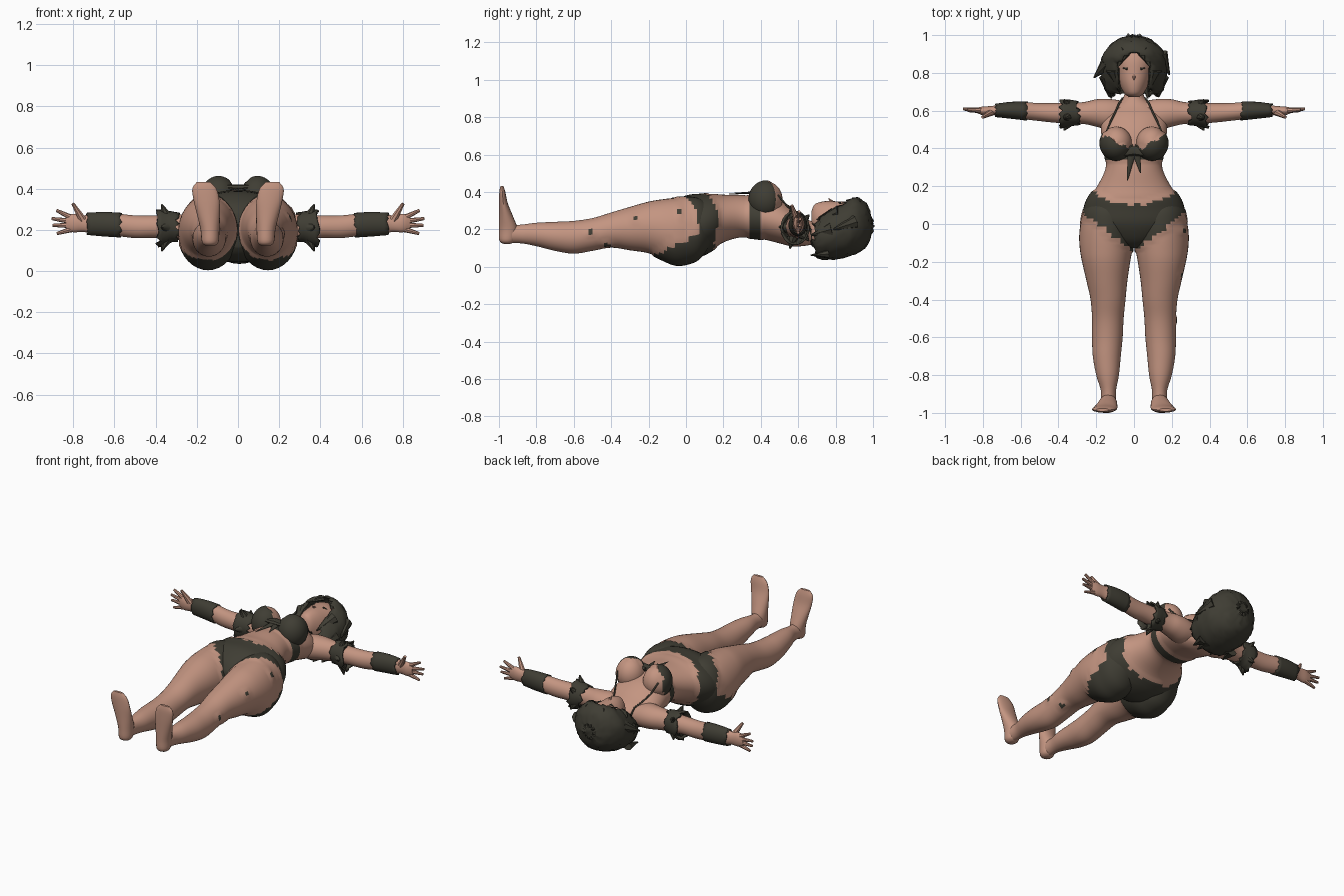
import bpy, bmesh, math, random
from mathutils import Vector

random.seed(4)
if "Cube" in bpy.data.objects:
    bpy.data.objects.remove(bpy.data.objects["Cube"])


def material(name, rgb):
    m = bpy.data.materials.new(name)
    m.use_nodes = True
    m.diffuse_color = (*rgb, 1)
    m.node_tree.nodes["Principled BSDF"].inputs["Base Color"].default_value = (*rgb, 1)
    return m


SKIN = material("warm skin", (.55, .30, .22))
CLOTH = material("dark olive cloth", (.05, .047, .034))
parts = []


def finish(name, bm, mats, rule=None, lift=.006):
    """Colour faces by a position rule, raise the cloth slightly, make the object."""
    bmesh.ops.recalc_face_normals(bm, faces=bm.faces)
    bm.normal_update()
    if rule:
        for f in bm.faces:
            f.material_index = int(rule(*f.calc_center_median()))
        for v in bm.verts:
            if any(f.material_index for f in v.link_faces):
                v.co += v.normal * lift
    me = bpy.data.meshes.new(name)
    bm.to_mesh(me)
    bm.free()
    for m in mats:
        me.materials.append(m)
    ob = bpy.data.objects.new(name, me)
    bpy.context.collection.objects.link(ob)
    parts.append(ob)
    return ob


def refine(rows, steps):
    """Catmull-Rom interpolation between profile rows."""
    out = []
    for i in range(len(rows) - 1):
        four = [rows[max(i - 1, 0)], rows[i], rows[i + 1], rows[min(i + 2, len(rows) - 1)]]
        for k in range(steps):
            t = k / steps
            out.append([b + t / 2 * (c - a + t * (2*a - 5*b + 4*c - d + t * (3*(b - c) + d - a)))
                        for a, b, c, d in zip(*four)])
    return out + [list(rows[-1])]


def loft(rows, axis, side=1, steps=4, n=32, caps=True, ragged=0):
    """Oval rings along an axis; each row is position, then low/high for the other two axes."""
    bm = bmesh.new()
    rings = []
    rows = refine(rows, steps)
    for j, (t, a0, a1, b0, b1) in enumerate(rows):
        ring = []
        for i in range(n):
            ang = math.tau * i / n
            a = (a0 + a1) / 2 + (a1 - a0) / 2 * math.cos(ang)
            b = (b0 + b1) / 2 + (b1 - b0) / 2 * math.sin(ang)
            p = t + (random.uniform(-ragged, ragged) if j in (0, len(rows) - 1) else 0)
            x, y, z = {"x": (p, a, b), "y": (a, p, b), "z": (a, b, p)}[axis]
            ring.append(bm.verts.new((x * side, y, z)))
        rings.append(ring)
    for r, q in zip(rings, rings[1:]):
        for i in range(n):
            bm.faces.new((r[i], r[(i + 1) % n], q[(i + 1) % n], q[i]))
    if caps:
        bm.faces.new(rings[0])
        bm.faces.new(rings[-1])
    return bm


def even(rows):
    """Expand rows with a half width into rows symmetric about the middle."""
    return [(y, -w, w, lo, hi) for y, w, lo, hi in rows]


def spike(name, base, tip, radius, mat, flat=1, blunt=.1):
    """Tapered finger, lock or ribbon from base to tip."""
    base, tip = Vector(base), Vector(tip)
    bm = bmesh.new()
    bmesh.ops.create_cone(bm, cap_ends=True, segments=8, radius1=radius,
                          radius2=radius * blunt, depth=(tip - base).length)
    bmesh.ops.transform(bm, verts=bm.verts, matrix=(tip - base).to_track_quat("Z", "Y").to_matrix().to_4x4())
    for v in bm.verts:
        v.co.z *= flat
        v.co += (base + tip) / 2
    return finish(name, bm, [mat])


# Clothing boundaries
def briefs(x, y, z):
    w = abs(x)
    back = min(max((z - .06) / .12, 0), 1)
    low = (1 - back) * -.17 + back * min(.08, .8 * w - .15)
    high = .17 - back * .07 * (1 - min(1, w / .22) ** 2)
    tear = .012 * math.sin(70 * x) * math.cos(50 * z)
    return low + tear < y < high + tear / 2


def torso_cloth(x, y, z):
    return briefs(x, y, z) or .335 < y < .405


SPOTS = [(-.26, .25), (-.51, .185), (-.04, .285), (-.42, .12)]


def left_leg_cloth(x, y, z):
    spot = x > .16 and any(math.hypot(y - a, z - b) < .013 for a, b in SPOTS)
    return briefs(x, y, z) or spot


# Torso and neck
finish("torso", loft(even([
    (-.12, .05, .12, .28), (-.08, .17, .08, .33), (0, .265, .05, .375), (.08, .262, .06, .385),
    (.14, .24, .09, .39), (.2, .195, .13, .385), (.28, .155, .155, .385), (.34, .148, .155, .38),
    (.42, .165, .145, .375), (.5, .175, .125, .355), (.57, .17, .108, .315), (.62, .13, .11, .27),
    (.655, .07, .115, .25), (.69, .05, .12, .24), (.75, .05, .13, .23)]), "y", n=48),
    [SKIN, CLOTH], torso_cloth)

# Head and nose
finish("head", loft(even([
    (.672, .025, .22, .3), (.69, .05, .18, .335), (.74, .077, .12, .35), (.8, .095, .1, .35),
    (.87, .11, .1, .345), (.93, .09, .12, .32), (.96, .05, .16, .28)]), "y"), [SKIN])
spike("nose", (0, .79, .335), (0, .762, .366), .014, SKIN)

# Hair shell with the face left open
hair = loft(even([
    (.685, .125, .06, .25), (.71, .155, .042, .28), (.77, .172, .038, .325), (.84, .176, .045, .355),
    (.89, .168, .06, .372), (.94, .135, .085, .36), (.975, .09, .125, .32), (.995, .03, .19, .25)]),
    "y", steps=3, n=36, ragged=.015)
opening = [f for f in hair.faces for c in [f.calc_center_median()]
           if c.z > .22 and (c.x / .095) ** 2 + ((c.y - .765) / .145) ** 2 < 1
           or c.y < .69 and len(f.verts) > 4]
bmesh.ops.delete(hair, geom=opening, context="FACES")
for v in hair.verts:
    v.co += Vector([random.uniform(-.004, .004) for _ in range(3)])
shell = finish("hair", hair, [CLOTH])
mod = shell.modifiers.new("thickness", "SOLIDIFY")
mod.thickness = .012

# Hair locks: fringe, cheek locks, outward flicks and the back hem
spike("flick_right", (-.14, .85, .24), (-.212, .775, .2), .04, CLOTH)
spike("flick_left", (.14, .9, .24), (.188, .79, .2), .04, CLOTH)
for s in (1, -1):
    spike("fringe", (s * .04, .92, .352), (s * .088, .83, .335), .03, CLOTH, .5)
    spike("cheek_lock", (s * .11, .82, .29), (s * .075, .7, .25), .04, CLOTH)
    spike("side_lock", (s * .14, .78, .2), (s * .13, .672, .17), .045, CLOTH)
    spike("eye", (s * .035, .822, .345), (s * .062, .826, .333), .008, CLOTH, .6)
for i in range(6):
    x = -.11 + .044 * i
    spike("back_lock", (x, .76, .07), (x * 1.1, .665 + .02 * (i % 2), .06), .035, CLOTH, .7)

for s, word in ((1, "left"), (-1, "right")):
    # Leg with the hip and buttock
    finish(word + "_leg", loft([
        (.13, .07, .22, .13, .32), (.07, .02, .268, .045, .36), (0, .005, .283, .015, .37),
        (-.06, .003, .29, .012, .368), (-.13, .008, .287, .04, .36), (-.2, .02, .275, .072, .348),
        (-.3, .035, .252, .088, .32), (-.4, .045, .23, .102, .29), (-.5, .055, .222, .085, .26),
        (-.6, .06, .222, .07, .245), (-.7, .07, .218, .085, .24), (-.8, .08, .2, .11, .235),
        (-.88, .095, .176, .125, .225), (-.95, .097, .174, .127, .22), (-.985, .11, .16, .14, .2)],
        "y", s, steps=5, n=36), [SKIN, CLOTH], left_leg_cloth if s > 0 else briefs)
    # Foot, toes up
    finish(word + "_foot", loft([
        (.122, .115, .155, -.975, -.94), (.14, .095, .175, -.998, -.912), (.2, .09, .182, -1, -.9),
        (.27, .088, .198, -1, -.925), (.34, .09, .215, -1, -.953), (.4, .105, .222, -.998, -.966),
        (.432, .135, .2, -.992, -.976)], "z", s, n=20), [SKIN])
    # Arm and palm
    finish(word + "_arm", loft([
        (.05, .51, .65, .14, .26), (.13, .5, .662, .13, .28), (.2, .515, .66, .14, .28),
        (.27, .53, .645, .15, .275), (.4, .535, .64, .16, .27), (.5, .545, .64, .16, .27),
        (.6, .557, .645, .172, .28), (.7, .57, .635, .18, .28), (.75, .577, .625, .19, .27),
        (.8, .576, .622, .188, .278), (.835, .59, .615, .2, .265)], "x", s), [SKIN])
    # Fingers spread in a fan, thumb up
    for dx, y, z0, z1 in ((.882, .605, .255, .295), (.905, .61, .24, .255),
                          (.9, .608, .222, .222), (.88, .6, .205, .182)):
        spike(word + "_finger", (s * .8, .6, z0), (s * dx, y, z1), .015, SKIN, 1, .5)
    spike(word + "_thumb", (s * .755, .592, .25), (s * .802, .565, .328), .02, SKIN, 1, .4)
    # Torn arm band and wrist wrap
    band = finish(word + "_arm_band", loft([
        (.295, .522, .652, .14, .285), (.32, .52, .655, .14, .29), (.35, .515, .66, .125, .295),
        (.385, .505, .66, .115, .3)], "x", s, 2, 24, False, .014), [CLOTH])
    band.modifiers.new("thickness", "SOLIDIFY").thickness = .01
    for a in range(5):
        c, d = math.cos(a * 1.26 + .6), math.sin(a * 1.26 + .6)
        spike(word + "_band_tatter", (s * .35, .585 + .05 * c, .21 + .06 * d),
              (s * .37, .585 + .09 * c, .21 + .12 * d), .03, CLOTH)
    wrap = finish(word + "_wrist_wrap", loft([
        (.57, .548, .648, .163, .283), (.65, .557, .647, .168, .287), (.73, .566, .637, .175, .283)],
        "x", s, 3, 24, False, .008), [CLOTH])
    wrap.modifiers.new("thickness", "SOLIDIFY").thickness = .006
    # Bust with the torn cup
    bust = bmesh.new()
    bmesh.ops.create_uvsphere(bust, u_segments=32, v_segments=24, radius=1)
    for v in bust.verts:
        v.co = Vector((s * .094 + v.co.x * .083, .428 + v.co.y * .088, .36 + v.co.z * .096))
    finish(word + "_bust", bust, [SKIN, CLOTH],
           lambda x, y, z: y < .395 + .6 * (abs(x) - .03) + .008 * math.sin(90 * x))
    # Neck strap
    cu = bpy.data.curves.new(word + "_strap", "CURVE")
    cu.dimensions, cu.bevel_depth = "3D", .005
    line = cu.splines.new("POLY")
    path = [(.145, .49, .385), (.125, .54, .325), (.1, .59, .288), (.078, .64, .262),
            (.062, .665, .2), (.04, .672, .13), (0, .675, .115)]
    line.points.add(len(path) - 1)
    for p, (x, y, z) in zip(line.points, path):
        p.co = (s * x, y, z, 1)
    cu.materials.append(CLOTH)
    bpy.context.collection.objects.link(bpy.data.objects.new(word + "_strap", cu))
    # Knot ribbons
    spike(word + "_ribbon", (s * .01, .39, .398), (s * .035, .25 + .02 * s, .39), .024, CLOTH, .4)
    spike(word + "_bow", (0, .392, .4), (s * .075, .375, .41), .03, CLOTH, .6, .7)

# Smooth shading with kept edges
bpy.ops.object.select_all(action="DESELECT")
for ob in parts:
    ob.select_set(True)
bpy.context.view_layer.objects.active = parts[0]
bpy.ops.object.shade_smooth_by_angle(angle=math.radians(40))
